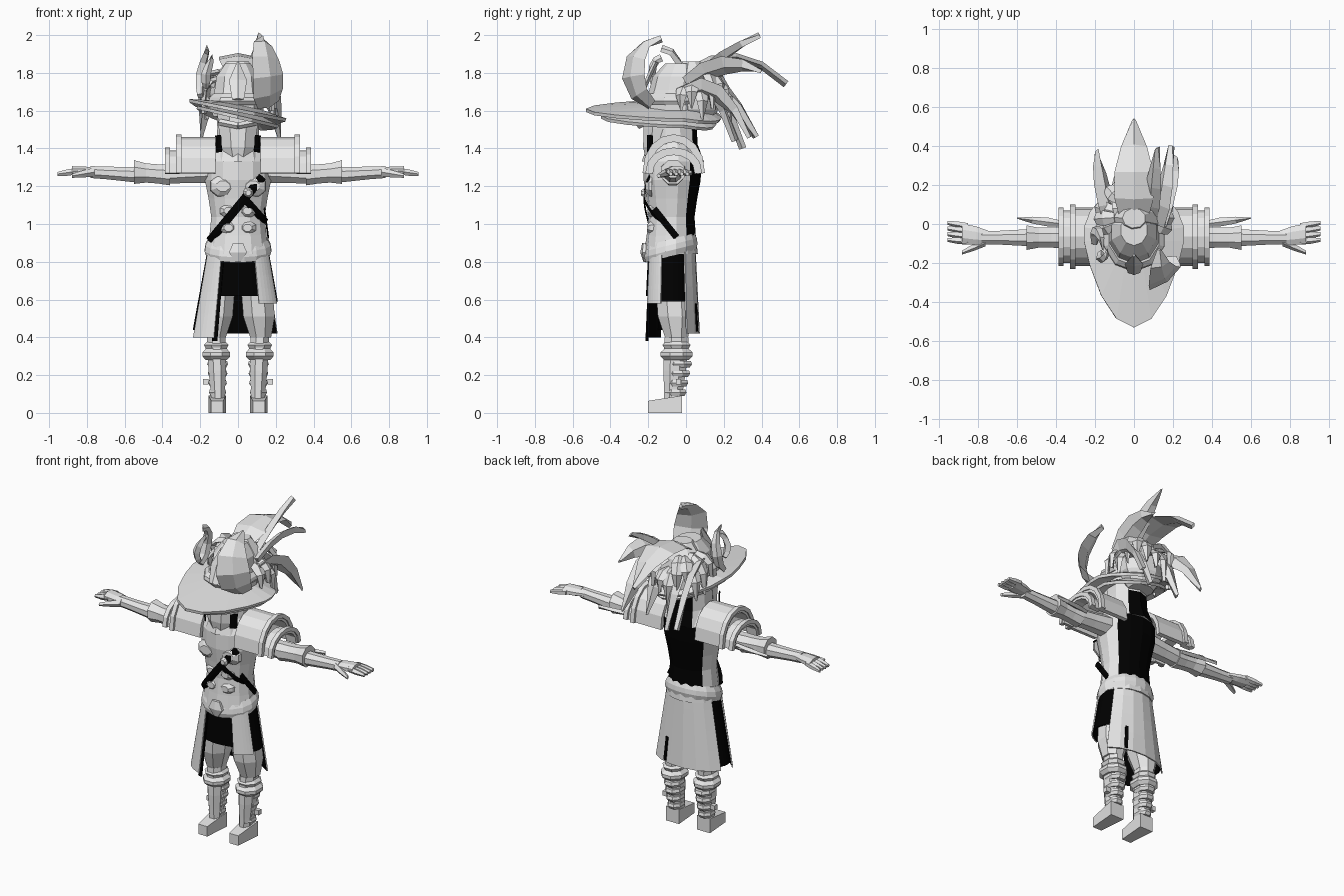
import bpy, math, random
from mathutils import Vector

random.seed(4)
if "Cube" in bpy.data.objects:
    bpy.data.objects.remove(bpy.data.objects["Cube"])


def material(name, value):
    colour = (value, value, value, 1)
    made = bpy.data.materials.new(name)
    made.use_nodes = True
    made.diffuse_color = colour
    made.node_tree.nodes["Principled BSDF"].inputs["Base Color"].default_value = colour
    return made


GREY, BLACK = material("pale grey", .8), material("black", 0)


def skin(name, rows, mat=GREY, closed=False, thick=0, lining=False):
    """Skin equal rows of points with quads; closed rows are capped."""
    count, last = len(rows[0]), len(rows) - 1
    faces = []
    for i in range(last):
        for j in range(count if closed else count - 1):
            a, b = i * count + j, i * count + (j + 1) % count
            faces.append((a, b, b + count, a + count))
    if closed:
        faces.append(tuple(reversed(range(count))))
        faces.append(tuple(range(last * count, last * count + count)))
    mesh = bpy.data.meshes.new(name)
    mesh.from_pydata([point for row in rows for point in row], [], faces)
    mesh.materials.append(mat)
    part = bpy.data.objects.new(name, mesh)
    bpy.context.collection.objects.link(part)
    if thick:
        shell = part.modifiers.new("thickness", "SOLIDIFY")
        shell.thickness, shell.offset = thick, -1
        if lining:
            mesh.materials.append(BLACK)
            shell.material_offset = 1
    return part


def tube(name, start, end, radii, squash=1, sides=8, side=1):
    """Evenly spaced elliptical rings from start to end, facing the longest axis."""
    start, end = Vector(start), Vector(end)
    span = end - start
    axis = max(range(3), key=lambda k: abs(span[k]))
    first, second = [k for k in range(3) if k != axis]
    rows = []
    for i, radius in enumerate(radii):
        centre = start + span * i / (len(radii) - 1)
        row = []
        for k in range(sides):
            turn = math.tau * (k + .5) / sides
            point = centre.copy()
            point[first] += radius * math.cos(turn)
            point[second] += radius * squash * math.sin(turn)
            point.x *= side
            row.append(point)
        flip = ((side < 0) != (axis == 1)) != (span[axis] < 0)
        rows.append(row[::-1] if flip else row)
    return skin(name, rows, closed=True)


def blacken_back(part, low, high):
    """Darken the rear faces of a part between two heights."""
    part.data.materials.append(BLACK)
    for face in part.data.polygons:
        if face.normal.y > .7 and low < face.center.z < high:
            face.material_index = 1


def blade(name, path, width, across=(1, 0, 0), thick=.025, mat=GREY, tapered=True):
    """Creased feather or strap along a path."""
    points = [Vector(p) for p in path]
    last = len(points) - 1
    rows = []
    for i, point in enumerate(points):
        along = (points[min(i + 1, last)] - points[max(i - 1, 0)]).normalized()
        sideways = Vector(across)
        sideways = (sideways - along * sideways.dot(along)).normalized()
        half = width / 2
        if tapered:
            half *= .1 + .9 * math.sin(math.pi * (.2 + .8 * i / last))
        crease = sideways.cross(along) * thick / 2
        rows.append([point - sideways * half, point + crease, point + sideways * half, point - crease])
    return skin(name, rows, mat, closed=True)


def line(start, end, steps):
    start, end = Vector(start), Vector(end)
    return [start.lerp(end, i / steps) for i in range(steps + 1)]


# Torso with dark back
LOW, HIGH, DEPTH = .84, 1.43, .84
GIRTH = (.17, .155, .145, .16, .18, .18, .12)
torso = tube("torso", (0, -.08, LOW), (0, -.07, HIGH), GIRTH, DEPTH, sides=14)
blacken_back(torso, .94, 1.3)


def on_chest(x, z, lift=.006):
    """Point on the front of the torso."""
    step = (z - LOW) / (HIGH - LOW) * (len(GIRTH) - 1)
    i = int(step)
    radius = GIRTH[i] + (GIRTH[i + 1] - GIRTH[i]) * (step - i)
    return Vector((x, -.08 - DEPTH * math.sqrt(max(0, radius ** 2 - x ** 2)) - lift, z))


# Crossed straps and buckle
for name, start, end, width in (("long_strap", (.13, 0, 1.25), (-.15, 0, .91), .045),
                                ("short_strap", (.03, 0, 1.14), (.145, 0, 1.01), .04)):
    run = Vector(end) - Vector(start)
    blade(name, [on_chest(p.x, p.z, .009) for p in line(start, end, 12)], width,
          (-run.z, 0, run.x), .009, BLACK, tapered=False)
blade("side_strap", line((.14, -.17, 1.08), (.16, -.05, .93), 3), .035, (0, 1, 1), .009, BLACK, tapered=False)
buckle = on_chest(.055, 1.165)
tube("buckle", buckle, buckle - Vector((0, .02, 0)), (.028, .015))

# Shallow chest and belly muscle plates
for side in (1, -1):
    for name, x, z, size in (("pectoral", .08, 1.2, .075), ("upper_ab", .05, 1.07, .05), ("lower_ab", .05, .98, .05)):
        base = on_chest(x, z, lift=-.03)
        tube(name, base, base - Vector((0, .036, 0)), (size, size * .9, size * .5), .8, side=side)

# Slanted belt and clasp
belt = tube("belt", (0, -.08, .83), (0, -.08, .92), (.17, .18, .175, .16), .8, sides=16)
for vertex in belt.data.vertices:
    vertex.co.z += (vertex.co.y + .08) / 4
tube("belt_clasp", (0, -.22, .8), (0, -.22, .9), (.015, .055, .03), .4, sides=6)


def skirt(name, begin, stop, top, hem, mat=GREY, inset=0, **shell):
    """Flared cloth between two angles, hanging from top to hem."""
    rows = []
    for i in range(5):
        z = top + (hem - top) * i / 4
        flare = (.9 - z) / 3
        row = []
        for j in range(7):
            turn = math.radians(stop + (begin - stop) * j / 6)
            across, deep = .165 + flare * .55 - inset, .13 + flare * .15 - inset
            row.append((across * math.cos(turn), deep * math.sin(turn) - .08, z))
        rows.append(row)
    skin(name, rows, mat, thick=.008, **shell)


skirt("left_front_skirt", -60, -22, .88, .58, lining=True)
skirt("right_front_skirt", 202, 240, .88, .4, lining=True)
skirt("back_skirt", 34, 158, .92, .42, lining=True)
skirt("front_underskirt", 236, 304, .84, .62, BLACK, inset=.012)
skirt("left_underskirt", -28, 38, .88, .59, BLACK, inset=.01)
skirt("right_underskirt", 152, 208, .88, .44, BLACK, inset=.01)
skirt("right_skirt_edge", 237, 244, .8, .38, BLACK, inset=.006)
skirt("back_slit", 62, 67, .58, .43, BLACK, inset=-.004)

for side in (1, -1):
    # Trousers, wrapped shins and boots
    tube("thigh", (.085, -.08, .84), (.12, -.05, .4), (.08, .085, .09, .09, .06), 1.1, side=side)
    tube("calf", (.105, -.07, .05), (.115, -.05, .4), (.037, .043, .05, .053, .053), 1.3, side=side)
    tube("knee_guard", (.115, -.05, .28), (.115, -.05, .38), (.06, .08, .08, .06, .07, .05), 1.15, side=side)
    for i in range(4):
        wrap = Vector((.108, -.055 + i * .006, .09 + i * .05))
        size = .045 + i * .003
        tube("shin_wrap", wrap, wrap + Vector((0, 0, .035)), (size * .9, size * 1.1, size), 1.25, side=side)
    tube("shin_buckle", (.17, -.04, .15), (.17, -.04, .18), (.02, .02), sides=4, side=side)
    tube("boot", (.11, -.2, .032), (.11, -.02, .046), (.045, .055, .065), sides=4, side=side)

    # Arm, bracer and hand
    tube("upper_arm", (.14, -.07, 1.28), (.4, -.07, 1.26), (.07, .06, .055), .95, side=side)
    tube("bracer", (.36, -.07, 1.26), (.55, -.07, 1.275), (.06, .055, .055, .068), side=side)
    tube("forearm", (.52, -.07, 1.26), (.78, -.07, 1.275), (.048, .043, .038, .036), .95, side=side)
    blade("elbow_fin", line((side * .36, 0, 1.27), (side * .6, .03, 1.27), 3), .045, (0, 1, 0))
    tube("palm", (.74, -.07, 1.28), (.88, -.05, 1.28), (.036, .052, .056), .5, side=side)
    for k in range(4):
        y, spread = -.088 + k * .026, .008 + k * .003
        tube("finger", (.85, y, 1.28), (.955, y + spread, 1.265), (.018, .018, .011), side=side, sides=5)
    tube("thumb", (.76, -.09, 1.275), (.88, -.145, 1.255), (.024, .02, .011), side=side, sides=5)

    # Nested arched shoulder plates with raised rims
    for begin, end, radius, top in ((.12, .32, .15, 1.46), (.31, .38, .135, 1.39)):
        for name, inner, grow in (("shoulder_plate", begin, 0), ("shoulder_rim", end - .02, .015)):
            rows = []
            for x in (inner, end + grow / 2):
                arch = [math.pi * k / 8 for k in range(9)]
                rows.append([(side * x, -.065 - (radius + grow) * math.cos(a),
                              1.27 + (top + grow - 1.27) * math.sin(a) ** .9) for a in arch])
            skin(name, rows[::-side], thick=.025)

    # Dark gaps beside the mask, and brows
    blade("mask_gap", line((side * .105, -.19, 1.47), (side * .1, -.19, 1.38), 2), .045, (side, 1, 0),
          .009, BLACK, tapered=False)
    blade("brow", line((0, -.25, 1.52), (side * .1, -.21, 1.54), 2), .035, (0, 0, 1), tapered=False)

# Neck, scarf and mask
neck = tube("neck", (0, -.07, 1.33), (0, -.07, 1.6), (.15, .12, .115, .12), 1.1, sides=10)
blacken_back(neck, 1.36, 1.52)
tube("face_mask", (0, -.17, 1.31), (0, -.13, 1.6), (.05, .095, .11, .12), .8)


# Pointed hat with a tilted double brim
for name, scale, drop in (("hat_brim", 1, 0), ("hat_underbrim", .85, .035)):
    outer, inner = [], []
    for k in range(18):
        turn = math.tau * k / 18
        x, c = .26 * math.sin(turn), math.cos(turn)
        y = -.06 - .47 * c ** 1.6 if c > 0 else -.06 - .25 * c
        outer.append((x * scale, y * scale, 1.61 - drop - x / 5 - max(y, 0) / 4))
        inner.append((x / 2, -.06 - .15 * c, 1.63 - drop - x / 10))
    skin(name, [outer + outer[:1], inner + inner[:1]], thick=.018)
tube("hat_crown", (0, -.06, 1.57), (0, -.03, 1.85), (.14, .145, .13, .12, .07), 1.15, sides=10)
tube("hat_band", (0, -.06, 1.63), (0, -.06, 1.69), (.15, .163, .158, .135), 1.13, sides=10)
blade("hat_badge", line((0, -.25, 1.66), (0, -.16, 1.86), 2), .1)

# Tall curled front plumes
for name, x, deep, tall, width, across in (("left_front_plume", .16, .15, .18, .2, (.8, .6, 0)),
                                           ("right_front_plume", -.2, -.1, .13, .06, (.8, .6, 0)),
                                           ("right_small_plume", -.17, .05, .08, .05, (1, 0, 0))):
    turns = [math.radians(250 - 32 * i) for i in range(6)]
    blade(name, [(x * (1 + .2 * min(0, math.sin(a) * -1)), -.13 + deep * math.cos(a), 1.8 + tall * math.sin(a))
                 for a in turns], width, across, .04)

# Sweeping rear plumes that rise and droop
for x, base, reach, rise, droop, width in ((0, 1.8, .53, .4, .46, .21), (.1, 1.72, .39, .4, .12, .1),
                                           (.16, 1.75, .4, .3, .24, .13), (-.16, 1.74, .37, .2, .48, .13),
                                           (.18, 1.7, .34, .2, .44, .13), (-.06, 1.78, .3, .2, .58, .13),
                                           (.08, 1.76, .26, .1, .42, .13)):
    path = [(x * (.8 + t * .4), reach * t, base + rise * t - droop * t * t) for t in (0, .25, .5, .75, 1)]
    blade("rear_plume", path, width, (1, 0, x * 8), .04)

# Hair mass and loose locks
tube("hair", (0, .06, 1.52), (0, .03, 1.86), (.08, .14, .15, .13, .06), .85, sides=9)
for i in range(14):
    turn = math.radians(-20 + 17 * i)
    out = Vector((math.cos(turn), math.sin(turn), 0))
    root, fall = Vector((0, .04, random.uniform(1.7, 1.82))), random.uniform(.12, .22)
    path = [root + out * (.1 + .1 * math.sin(t * 2)) - Vector((0, 0, fall * t * t)) for t in (0, .3, .6, 1)]
    blade("lock", path, .08, (-out.y, out.x, 0), .03)
